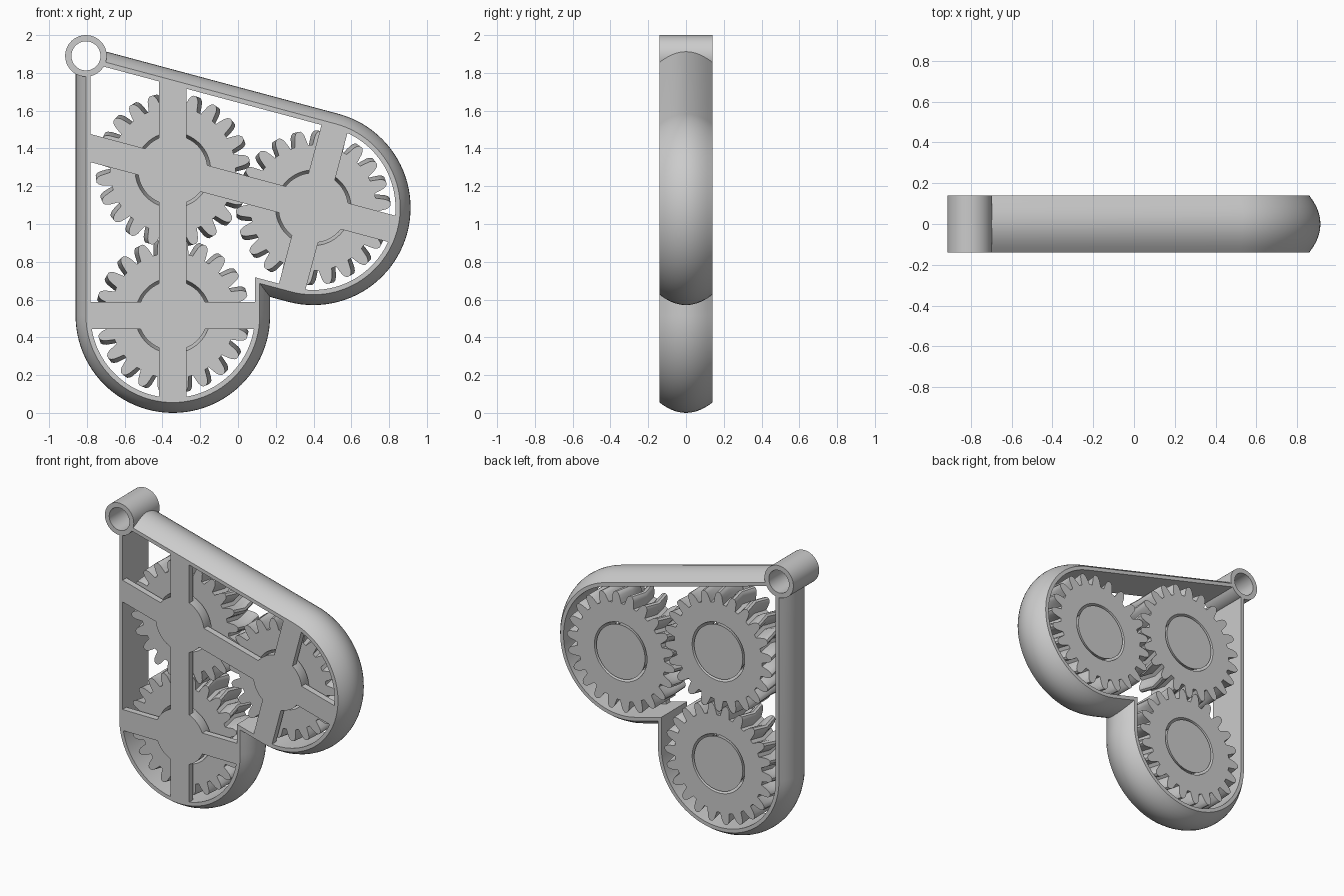
import bpy, bmesh
from math import sin, cos, tan, pi, radians

if "Cube" in bpy.data.objects:
    bpy.data.objects.remove(bpy.data.objects["Cube"])

TILT = radians(15)
S, C = sin(TILT), cos(TILT)
R = 0.515                       # outer radius of the case lobes
DIST = 0.77                     # gear centre distance
FRONT, BACK = -0.14, 0.14
LOW = (-0.345, R)
MID = (LOW[0], LOW[1] + DIST)
SIDE = (MID[0] + DIST * C, MID[1] - DIST * S)
EYE = (-0.805, 1.89)


def loft(name, rows, wrap=False, caps=False):
    """Join equal closed loops into a skin; wrap joins last to first."""
    bm = bmesh.new()
    loops = [[bm.verts.new(p) for p in row] for row in rows]
    n = len(loops[0])
    pairs = list(zip(loops, loops[1:]))
    if wrap:
        pairs.append((loops[-1], loops[0]))
    for a, b in pairs:
        for i in range(n):
            j = (i + 1) % n
            bm.faces.new((a[i], a[j], b[j], b[i]))
    if caps:
        bm.faces.new(loops[0])
        bm.faces.new(loops[-1])
    bmesh.ops.recalc_face_normals(bm, faces=bm.faces[:])
    me = bpy.data.meshes.new(name)
    bm.to_mesh(me)
    bm.free()
    ob = bpy.data.objects.new(name, me)
    bpy.context.collection.objects.link(ob)
    bpy.ops.object.select_all(action='DESELECT')
    ob.select_set(True)
    bpy.context.view_layer.objects.active = ob
    bpy.ops.object.shade_smooth_by_angle(angle=radians(30))
    return ob


def circle(c, r, y, n=64):
    return [(c[0] + r * cos(2 * pi * i / n), y, c[1] + r * sin(2 * pi * i / n)) for i in range(n)]


def outline(d):
    """Case outline moved inward by d, from the eye round to the eye."""
    r = R - d
    pts = [(LOW[0] - r, EYE[1] - 0.085)]
    pts += [(LOW[0] + r * cos(pi + pi * i / 48), LOW[1] + r * sin(pi + pi * i / 48)) for i in range(49)]
    x = LOW[0] + r
    pts.append((x, SIDE[1] - (r + (x - SIDE[0]) * S) / C))
    a0 = -pi / 2 - TILT
    pts += [(SIDE[0] + r * cos(a0 + pi * i / 48), SIDE[1] + r * sin(a0 + pi * i / 48)) for i in range(49)]
    t = (SIDE[0] - EYE[0]) * C + (EYE[1] - SIDE[1]) * S - 0.085
    pts.append((SIDE[0] + r * S - t * C, SIDE[1] + r * C + t * S))
    return pts


# Case rim with a bulged outside and flat inside
profile = [(0.08, FRONT)]
profile += [(0.055 * (k / 5) ** 2, FRONT * k / 5) for k in range(5, -6, -1)]
profile += [(0.08, BACK)]
lines = [[(x, y, z) for x, z in outline(d)] for d, y in profile]
loft("case_rim", list(zip(*lines)), caps=True)

# Hanging eye
loft("hanging_eye", [circle(EYE, 0.11, FRONT), circle(EYE, 0.11, BACK),
                     circle(EYE, 0.077, BACK), circle(EYE, 0.077, FRONT)], wrap=True)

# Front bars
W, REACH = 0.072, 0.45


def bar(name, pts):
    loft(name, [[(x, y, z) for x, z in pts] for y in (FRONT, -0.097)], caps=True)


def top_z(x):
    return SIDE[1] + (REACH - (x - SIDE[0]) * S) / C


def tilted(u, v):
    return (SIDE[0] + u * C + v * S, SIDE[1] - u * S + v * C)


def left_end(v):
    u = (LOW[0] - REACH - SIDE[0] - v * S) / C
    return tilted(u, v)


x0, x1, zl = LOW[0] - W, LOW[0] + W, LOW[1]
bar("vertical_bar", [(x0, zl - REACH), (x1, zl - REACH), (x1, top_z(x1)), (x0, top_z(x0))])
bar("lower_bar", [(LOW[0] - REACH, zl - W), (LOW[0] + REACH, zl - W),
                  (LOW[0] + REACH, zl + W), (LOW[0] - REACH, zl + W)])
bar("long_tilted_bar", [left_end(-W), tilted(REACH, -W), tilted(REACH, W), left_end(W)])
bar("short_tilted_bar", [tilted(-W, -REACH), tilted(W, -REACH), tilted(W, REACH), tilted(-W, REACH)])

# Gears with waisted bores, each on a waisted hub pin
TEETH = 22
PITCH = 2 * pi / TEETH
FLANK = [(0.333, 0.37), (0.36, 0.30), (0.385, 0.235), (0.40, 0.16), (0.409, 0.07)]
TOOTH = [(r, -f) for r, f in FLANK] + [(r, f) for r, f in reversed(FLANK)]
GF = -0.085
GM = (GF + BACK) / 2


def gear(name, c, phase, twist):
    def ring(y, turn, bore=None):
        out = []
        for k in range(TEETH):
            for r, f in TOOTH:
                a = phase + turn + (k + f) * PITCH
                q = bore or r
                out.append((c[0] + q * cos(a), y, c[1] + q * sin(a)))
        return out
    loft(name, [ring(GF, 0), ring(GM, twist), ring(BACK, 0),
                ring(BACK, 0, 0.2), ring(GM, twist, 0.168), ring(GF, 0, 0.2)], wrap=True)
    loft(name + "_hub", [circle(c, 0.185, FRONT), circle(c, 0.185, GF),
                         circle(c, 0.153, GM), circle(c, 0.185, BACK)], caps=True)


# Phases make each tooth sit in its neighbour's gap
mid_phase = pi / 2
offset = mid_phase + TILT                      # middle tooth relative to the tilted line
side_phase = pi - TILT - offset + PITCH / 2
gear("lower_gear", LOW, pi / 2 + PITCH / 2, 0.06)
gear("middle_gear", MID, mid_phase, -0.06)
gear("side_gear", SIDE, side_phase, 0.06)
